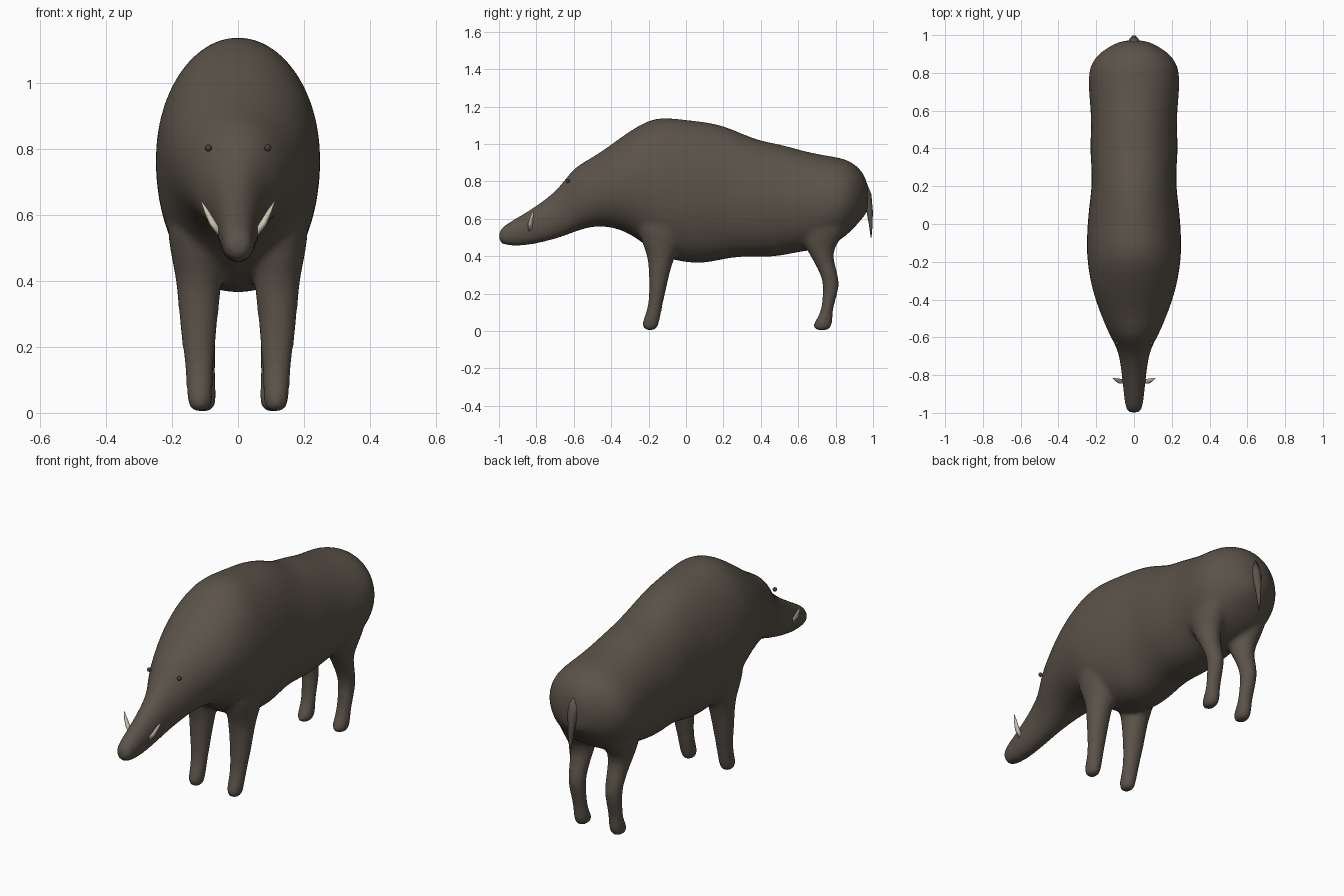
import bpy, bmesh, math
from mathutils import Vector

cube = bpy.data.objects.get("Cube")
if cube:
    bpy.data.objects.remove(cube, do_unlink=True)


def material(name, rgb):
    m = bpy.data.materials.new(name)
    m.use_nodes = True
    m.diffuse_color = (*rgb, 1)
    bsdf = m.node_tree.nodes["Principled BSDF"]
    bsdf.inputs["Base Color"].default_value = (*rgb, 1)
    bsdf.inputs["Roughness"].default_value = 0.8
    return m


hide = material("brown grey hide", (0.105, 0.086, 0.067))
ivory = material("ivory", (0.62, 0.57, 0.45))
dark = material("dark eye", (0.06, 0.05, 0.04))

SIDES = 20


def loft(bm, rings):
    """Skin a list of closed point rings and cap both ends."""
    loops = [[bm.verts.new(p) for p in ring] for ring in rings]
    for a, b in zip(loops, loops[1:]):
        for i in range(len(a)):
            j = (i + 1) % len(a)
            bm.faces.new((a[i], a[j], b[j], b[i]))
    bm.faces.new(loops[0][::-1])
    bm.faces.new(loops[-1])


def finish(name, bm, mat):
    bmesh.ops.recalc_face_normals(bm, faces=bm.faces)
    me = bpy.data.meshes.new(name)
    bm.to_mesh(me)
    bm.free()
    me.materials.append(mat)
    for p in me.polygons:
        p.use_smooth = True
    ob = bpy.data.objects.new(name, me)
    bpy.context.collection.objects.link(ob)
    return ob


def angles():
    return [2 * math.pi * i / SIDES for i in range(SIDES)]


def body_ring(y, low, high, w):
    """Upright oval section, slightly squared below."""
    mid, h = (low + high) / 2, (high - low) / 2
    ring = []
    for t in angles():
        c, s = math.cos(t), math.sin(t)
        x = math.copysign(abs(c) ** (0.85 if s < 0 else 1), c) * w
        ring.append((x, y, mid + h * s))
    return ring


def leg_ring(side, z, front, back, inner, outer):
    cx, cy = (inner + outer) / 2, (front + back) / 2
    rx, ry = (outer - inner) / 2, (back - front) / 2
    return [(side * (cx + rx * math.cos(t)), cy + ry * math.sin(t), z) for t in angles()]


# Trunk and head sections: y, underside, topline, half width
TRUNK = [
    (-1.0, .48, .53, .025), (-.985, .46, .56, .045), (-.9, .45, .61, .055),
    (-.8, .465, .67, .065), (-.7, .49, .745, .078), (-.64, .51, .82, .1),
    (-.59, .53, .885, .13), (-.5, .56, .93, .17), (-.4, .555, 1.0, .208),
    (-.3, .52, 1.075, .235), (-.2, .44, 1.135, .25), (-.12, .385, 1.15, .255),
    (0, .36, 1.135, .25), (.1, .355, 1.125, .24), (.2, .38, 1.105, .226),
    (.3, .395, 1.06, .228), (.4, .39, 1.02, .237), (.5, .395, 1.005, .23),
    (.6, .42, .975, .232), (.7, .43, .95, .243), (.8, .465, .935, .245),
    (.86, .51, .92, .225), (.91, .56, .89, .18), (.95, .61, .845, .115),
    (.975, .64, .78, .05),
]
# Leg sections: z, front, back, inner, outer
FORE = [
    (.68, -.27, .02, .06, .22), (.52, -.26, .0, .05, .215), (.42, -.21, -.05, .045, .19),
    (.34, -.2, -.08, .055, .183), (.24, -.197, -.102, .065, .175), (.14, -.2, -.125, .073, .16),
    (.08, -.222, -.135, .075, .157), (.04, -.237, -.145, .075, .155), (.0, -.23, -.155, .085, .145),
]
HIND = [
    (.68, .6, .9, .05, .22), (.53, .6, .86, .045, .205), (.44, .64, .785, .05, .18),
    (.37, .685, .79, .058, .165), (.27, .735, .825, .065, .155), (.2, .73, .812, .067, .15),
    (.12, .725, .785, .068, .145), (.065, .7, .785, .066, .145), (.03, .672, .782, .064, .145),
    (.0, .69, .765, .08, .135),
]

# Body: trunk and four legs fused into one smooth skin
bm = bmesh.new()
loft(bm, [body_ring(*s) for s in TRUNK])
for side in (1, -1):
    for leg in (FORE, HIND):
        loft(bm, [leg_ring(side, *s) for s in leg])
body = finish("body", bm, hide)
sub = body.modifiers.new("rounding", 'SUBSURF')
sub.levels = sub.render_levels = 1
rem = body.modifiers.new("fuse", 'REMESH')
rem.mode = 'VOXEL'
rem.voxel_size = 0.012
rem.use_smooth_shade = True
smooth = body.modifiers.new("soften", 'SMOOTH')
smooth.factor = 0.5
smooth.iterations = 8


def spike(name, points, radii, mat, flat=1.0):
    """Round tapering spike along a path, thinned sideways by flat."""
    bm = bmesh.new()
    pts = [Vector(p) for p in points]
    rings = []
    for i, p in enumerate(pts):
        d = (pts[min(i + 1, len(pts) - 1)] - pts[max(i - 1, 0)]).normalized()
        u = d.cross(Vector((0, 1, 0))).normalized()
        v = d.cross(u)
        rings.append([p + radii[i] * (u * math.cos(t) * flat + v * math.sin(t)) for t in angles()])
    loft(bm, rings)
    return finish(name, bm, mat)


# Tail hanging from the rump
spike("tail", [(0, .93, .79), (0, .965, .72), (0, .982, .64), (0, .988, .57), (0, .99, .5)],
      [.035, .028, .017, .01, .002], hide)

# Tusks and eyes on both sides
for side, label in ((1, "left"), (-1, "right")):
    spike(label + "_tusk",
          [(side * .052, -.835, .54), (side * .077, -.832, .575),
           (side * .095, -.825, .61), (side * .113, -.815, .645)],
          [.011, .013, .009, .001], ivory, 0.8)
    bm = bmesh.new()
    bmesh.ops.create_uvsphere(bm, u_segments=16, v_segments=10, radius=.011)
    bmesh.ops.translate(bm, verts=bm.verts, vec=(side * .09, -.632, .803))
    finish(label + "_eye", bm, dark)
